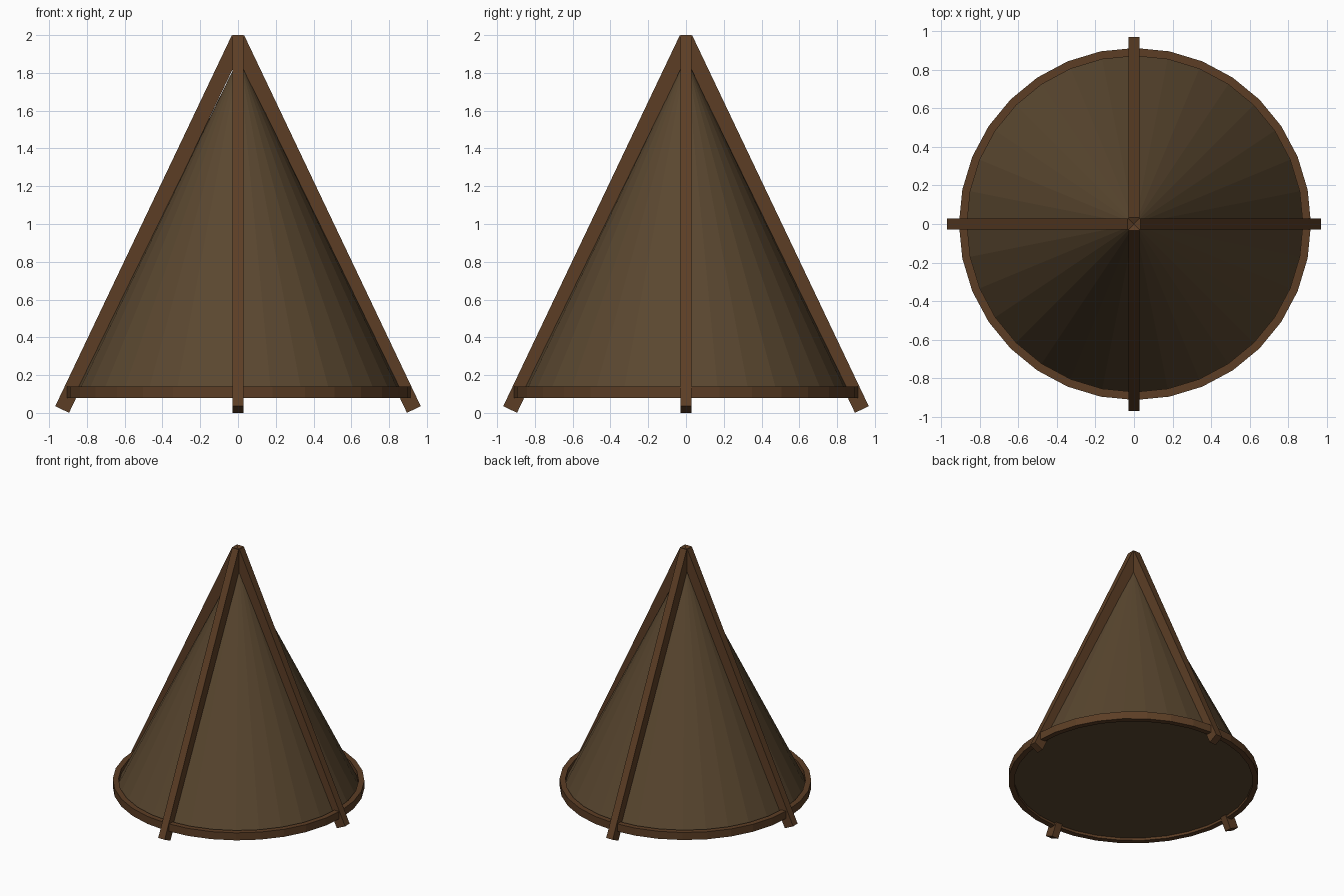
import bpy, bmesh, math
from mathutils import Vector, Matrix

if "Cube" in bpy.data.objects:
    bpy.data.objects.remove(bpy.data.objects["Cube"])

SIDES = 32
CX = 0.005  # cover and hoop sit a hair to the right of the poles


def material(name, rgb):
    m = bpy.data.materials.new(name)
    m.diffuse_color = (*rgb, 1)
    m.use_nodes = True
    m.node_tree.nodes["Principled BSDF"].inputs["Base Color"].default_value = m.diffuse_color
    return m


wood = material("brown wood", (0.107, 0.048, 0.0185))
hide = material("dull hide", (0.102, 0.063, 0.029))


def add_object(name, bm, mat):
    bmesh.ops.recalc_face_normals(bm, faces=bm.faces)
    me = bpy.data.meshes.new(name)
    bm.to_mesh(me)
    bm.free()
    me.materials.append(mat)
    ob = bpy.data.objects.new(name, me)
    bpy.context.collection.objects.link(ob)
    return ob


# Conical cover with closed floor
bm = bmesh.new()
bmesh.ops.create_cone(bm, cap_ends=True, segments=SIDES, radius1=0.87, radius2=0,
                      depth=1.78, matrix=Matrix.Translation((CX, 0, 0.99)))
bmesh.ops.remove_doubles(bm, verts=bm.verts, dist=1e-4)
add_object("tent_cover", bm, hide)

# Base hoop: rectangular section swept round the cover
bm = bmesh.new()
section = [(0.87, 0.08), (0.912, 0.08), (0.912, 0.14), (0.87, 0.14)]
loops = []
for i in range(SIDES):
    a = 2 * math.pi * i / SIDES
    loops.append([bm.verts.new((CX + r * math.cos(a), r * math.sin(a), z)) for r, z in section])
for i in range(SIDES):
    p, q = loops[i], loops[(i + 1) % SIDES]
    for j in range(4):
        k = (j + 1) % 4
        bm.faces.new((p[j], q[j], q[k], p[k]))
add_object("base_hoop", bm, wood)


# Four leaning poles, crossing at the tip
def pole(name, angle):
    foot, tip = Vector((0.931, 0, 0.018)), Vector((-0.004, 0, 1.982))
    axis = tip - foot
    bm = bmesh.new()
    bmesh.ops.create_cube(bm, size=1)
    bmesh.ops.scale(bm, vec=(0.081, 0.057, axis.length), verts=bm.verts)
    tilt = Matrix.Rotation(-math.atan2(-axis.x, axis.z), 4, 'Y')
    bm.transform(Matrix.Rotation(angle, 4, 'Z') @ Matrix.Translation((foot + tip) / 2) @ tilt)
    add_object(name, bm, wood)


for i, side in enumerate(("right", "back", "left", "front")):
    pole(side + "_pole", i * math.pi / 2)
